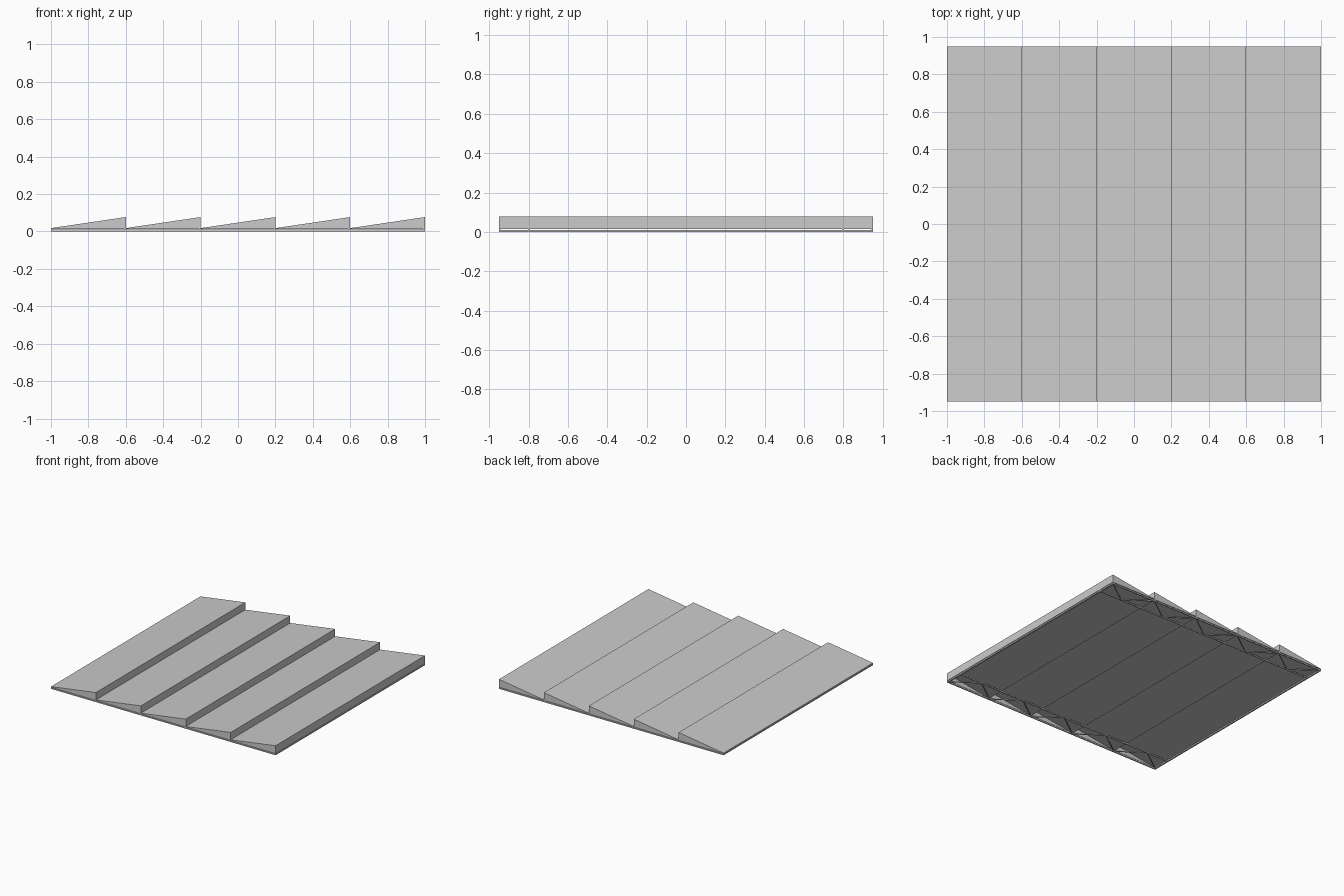
import bpy
from mathutils import Vector

if "Cube" in bpy.data.objects:
    bpy.data.objects.remove(bpy.data.objects["Cube"])

BAYS, W, HALF = 5, 0.4, 0.95      # roof bays, bay width, half depth
LOW, HIGH, EAVE = 0.018, 0.077, 0.014
T = 0.005                         # sheet thickness


def make(name, verts, faces):
    me = bpy.data.meshes.new(name)
    me.from_pydata([tuple(v) for v in verts], [], faces)
    me.update()
    ob = bpy.data.objects.new(name, me)
    bpy.context.collection.objects.link(ob)
    return ob


def extrude_y(name, profile, y0, y1):
    """Prism with an x-z profile (counter-clockwise seen from the front)."""
    n = len(profile)
    v = [(x, y0, z) for x, z in profile] + [(x, y1, z) for x, z in profile]
    f = [tuple(range(n)), tuple(range(2 * n - 1, n - 1, -1))]
    f += [((i + 1) % n, i, i + n, (i + 1) % n + n) for i in range(n)]
    return make(name, v, f)


def bar(name, a, b, w=0.008, h=0.008):
    """Square bar between two points."""
    a, b = Vector(a), Vector(b)
    d = (b - a).normalized()
    s = d.cross(Vector((0, 0, 1))).normalized()
    u = s.cross(d)
    corners = [(-1, -1), (1, -1), (1, 1), (-1, 1)]
    v = [p + s * (i * w / 2) + u * (j * h / 2) for p in (a, b) for i, j in corners]
    return make(name, v, [(0, 1, 2, 3), (7, 6, 5, 4)] +
                [((i + 1) % 4, i, i + 4, (i + 1) % 4 + 4) for i in range(4)])


# sawtooth roof bays: sloping sheet, upright riser and two gable ends
for i in range(BAYS):
    x0 = -1 + i * W
    x1 = x0 + W
    extrude_y("roof_slope", [(x0, EAVE), (x0 + 0.01, EAVE), (x1, HIGH - T),
                             (x1, HIGH), (x0, LOW)], -HALF, HALF)
    extrude_y("riser", [(x1 - T, EAVE), (x1, EAVE), (x1, HIGH - T / 2),
                        (x1 - T, HIGH - T)], -HALF, HALF)
    for s in (-1, 1):
        ya, yb = sorted((s * HALF, s * (HALF - T)))
        extrude_y("gable", [(x0, EAVE), (x1, EAVE), (x1, HIGH - T / 2),
                            (x0, LOW - 0.001)], ya, yb)

# lattice frame beneath the roof
Z, INNER = 0.005, 0.80
for s in (-1, 1):
    bar("side_beam", (s * 0.994, -HALF, Z), (s * 0.994, HALF, Z), 0.012, 0.01)
    bar("edge_chord", (-1, s * (HALF - 0.004), Z), (1, s * (HALF - 0.004), Z), 0.008, 0.01)
    bar("inner_chord", (-1, s * INNER, Z), (1, s * INNER, Z), 0.008, 0.01)
    for k in range(10):
        xa = -0.995 + k * 0.199
        y = (HALF - 0.006, INNER)
        bar("lattice_brace", (xa, s * y[k % 2], Z), (xa + 0.199, s * y[1 - k % 2], Z), 0.006, 0.006)
    # short hangers tying the chords to the roof
    for k in range(BAYS + 1):
        xc = min(0.994, max(-0.994, -1 + k * W - 0.004))
        for yy in (HALF - 0.004, INNER):
            extrude_y("hanger", [(xc - 0.004, Z), (xc + 0.004, Z), (xc + 0.004, EAVE + 0.002),
                                 (xc - 0.004, EAVE + 0.002)], s * yy - 0.004, s * yy + 0.004)
